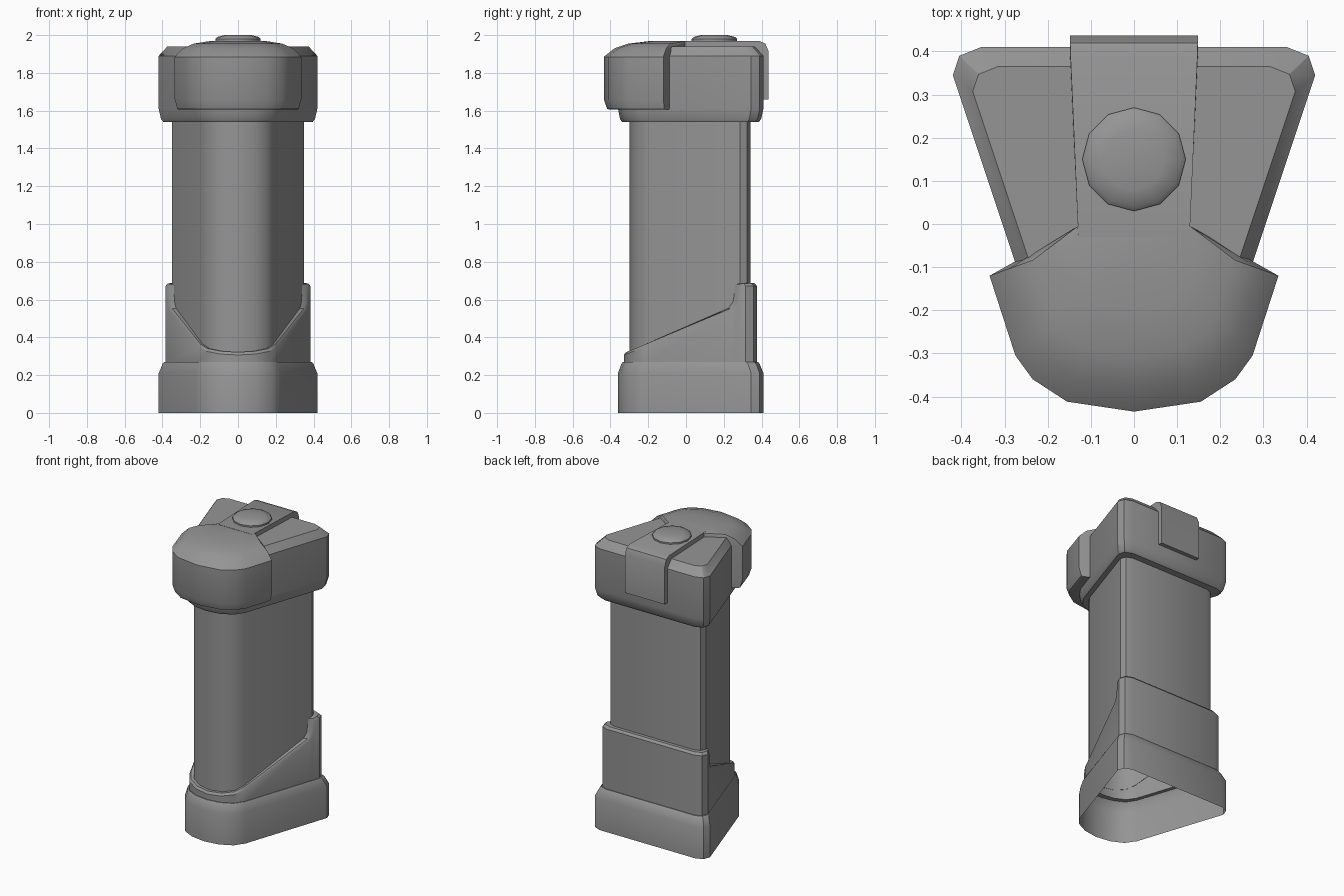
import bpy, math
from mathutils import Vector

if "Cube" in bpy.data.objects:
    bpy.data.objects.remove(bpy.data.objects["Cube"], do_unlink=True)

GREY = (0.3, 0.3, 0.3, 1)
mat = bpy.data.materials.new("mid grey")
mat.use_nodes = True
mat.diffuse_color = GREY
mat.node_tree.nodes["Principled BSDF"].inputs["Base Color"].default_value = GREY


def loft(name, rings, bottom=False, top=False):
    """Skin a stack of closed rings, with optional end faces."""
    n = len(rings[0])
    verts = [v for r in rings for v in r]
    faces = [(k * n + i, k * n + (i + 1) % n, (k + 1) * n + (i + 1) % n, (k + 1) * n + i)
             for k in range(len(rings) - 1) for i in range(n)]
    if bottom:
        faces.append(tuple(reversed(range(n))))
    if top:
        faces.append(tuple(range(len(verts) - n, len(verts))))
    me = bpy.data.meshes.new(name)
    me.from_pydata(verts, [], faces)
    me.materials.append(mat)
    ob = bpy.data.objects.new(name, me)
    bpy.context.collection.objects.link(ob)
    bpy.ops.object.select_all(action='DESELECT')
    ob.select_set(True)
    bpy.context.view_layer.objects.active = ob
    bpy.ops.object.shade_smooth_by_angle(angle=math.radians(32))
    return ob


def mirrored(half):
    """Close a right-hand outline across x = 0, counter-clockwise."""
    return half + [(-x, y) for x, y in reversed(half) if x > 0]


def scaled(outline, s, z):
    return [(x * s, y * s, z) for x, y in outline]


# Shared plan: rounded front, straight flaring sides, wide back
front = [(0, -0.36), (0.1, -0.345), (0.18, -0.305), (0.225, -0.24)]
back = [(0.42, 0.345), (0.405, 0.39), (0.355, 0.41)]
plan = mirrored(front + back)

# Hollow foot, open underneath
loft("base", [scaled(plan, s, z) for s, z in
              [(1, 0), (1, 0.21), (0.95, 0.26), (0.93, 0.27), (0.83, 0.27)]])

# Tall shaft
loft("shaft", [scaled(plan, 0.83, 0.27), scaled(plan, 0.83, 1.56)])

# Collar with a sloping rim that steps up at the back
a, b = Vector(front[-1]), Vector(back[0])
side = [tuple(a.lerp(b, (y - a.y) / (b.y - a.y))) for y in (0.27, 0.3, 0.316)]
collar_plan = mirrored(front + side + back)
RIM = [(-0.4, 0.28), (-0.28, 0.325), (0.25, 0.54), (0.276, 0.575), (0.29, 0.67), (0.5, 0.675)]


def rim_height(y):
    for (y0, z0), (y1, z1) in zip(RIM, RIM[1:]):
        if y <= y1:
            return z0 + (z1 - z0) * (y - y0) / (y1 - y0)


def rim_ring(s, lift):
    return [(x * s, y * s, rim_height(y * 0.915) + lift) for x, y in collar_plan]


loft("collar", [scaled(collar_plan, 0.915, 0.265), rim_ring(0.915, 0),
                rim_ring(0.885, 0.015), rim_ring(0.825, 0.015)])

# Cap with chamfered top and bottom
loft("cap", [scaled(plan, s, z) for s, z in
             [(0.83, 1.54), (0.94, 1.54), (0.97, 1.555), (1, 1.61), (1, 1.89), (0.89, 1.94)]],
     top=True)

# Front hood wrapped round the cap, domed on top
hood_front = [(0, -0.435), (0.155, -0.412), (0.235, -0.36), (0.275, -0.305), (0.335, -0.12)]
NECK = (0.13, -0.005)


def hood_ring(s, z, neck_z):
    half = [(x * s, y * s, z) for x, y in hood_front] + [(*NECK, neck_z)]
    return half + [(-x, y, h) for x, y, h in reversed(half) if x > 0]


loft("front_hood", [hood_ring(s, z, nz) for s, z, nz in
                    [(0.93, 1.605, 1.605), (0.96, 1.61, 1.61), (1, 1.66, 1.66), (1, 1.885, 1.885),
                     (0.87, 1.93, 1.955), (0.7, 1.955, 1.965), (0.45, 1.968, 1.969)]],
     bottom=True, top=True)

# Strap running over the cap and down its back: outer y, z, inner y, z, half width
strap = [(-0.03, 1.97, -0.03, 1.92, 0.129), (0.385, 1.97, 0.36, 1.92, 0.147),
         (0.42, 1.955, 0.38, 1.91, 0.148), (0.437, 1.915, 0.39, 1.88, 0.148),
         (0.437, 1.66, 0.39, 1.66, 0.148)]
loft("strap", [[(-w, y, z), (-w, yi, zi), (w, yi, zi), (w, y, z)]
               for y, z, yi, zi, w in strap], bottom=True, top=True)


# Round button on the strap
def circle(r, z, n=12):
    return [(r * math.cos(math.tau * i / n), 0.15 + r * math.sin(math.tau * i / n), z)
            for i in range(n)]


loft("button", [circle(r, z) for r, z in
                [(0.12, 1.96), (0.12, 1.98), (0.11, 1.99), (0.07, 2.0)]], top=True)
